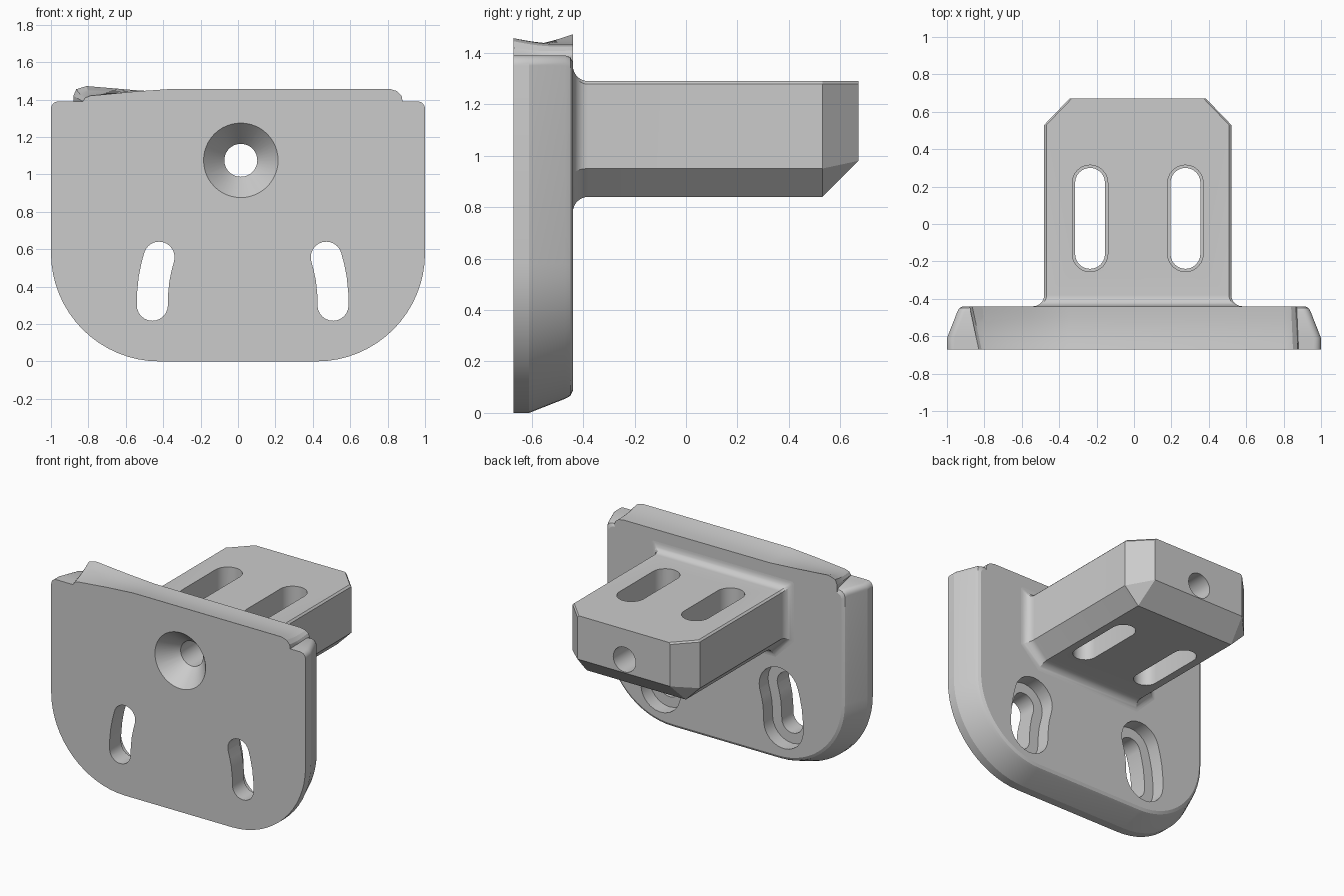
import bpy, bmesh, math
from mathutils import Vector

old = bpy.data.objects.get("Cube")
if old:
    bpy.data.objects.remove(old, do_unlink=True)

grey = bpy.data.materials.new("plain grey")
grey.use_nodes = True
grey.diffuse_color = (0.6, 0.6, 0.6, 1)
grey.node_tree.nodes["Principled BSDF"].inputs["Base Color"].default_value = (0.6, 0.6, 0.6, 1)

FRONT, BACK = -0.67, -0.44
MID = 0.02


def loft(name, rings):
    """Skin a list of equal-length closed rings and cap both ends."""
    bm = bmesh.new()
    loops = [[bm.verts.new(p) for p in ring] for ring in rings]
    for a, b in zip(loops, loops[1:]):
        for i in range(len(a)):
            j = (i + 1) % len(a)
            bm.faces.new((a[i], a[j], b[j], b[i]))
    bm.faces.new(loops[0])
    bm.faces.new(loops[-1])
    bmesh.ops.remove_doubles(bm, verts=bm.verts, dist=0.0005)
    bmesh.ops.recalc_face_normals(bm, faces=bm.faces)
    mesh = bpy.data.meshes.new(name)
    bm.to_mesh(mesh)
    bm.free()
    mesh.materials.append(grey)
    obj = bpy.data.objects.new(name, mesh)
    bpy.context.collection.objects.link(obj)
    return obj


def arc(cx, cz, r, start, end, n=16):
    return [(cx + r * math.cos(math.radians(start + (end - start) * i / n)),
             cz + r * math.sin(math.radians(start + (end - start) * i / n)))
            for i in range(n + 1)]


def at_y(points, y):
    return [(x, y, z) for x, z in points]


def at_z(points, z):
    return [(x, y, z) for x, y in points]


def slot(path, r, n=12):
    """Round-ended outline that follows a path of points."""
    pts = [Vector(p) for p in path]
    first, last = pts[1] - pts[0], pts[-1] - pts[-2]
    a = math.degrees(math.atan2(first.y, first.x))
    b = math.degrees(math.atan2(last.y, last.x))
    right, left = [], []
    for i in range(1, len(pts) - 1):
        d = (pts[i + 1] - pts[i - 1]).normalized()
        side = Vector((d.y, -d.x)) * r
        right.append(tuple(pts[i] + side))
        left.append(tuple(pts[i] - side))
    return (arc(*pts[0], r, a + 90, a + 270, n) + right
            + arc(*pts[-1], r, b - 90, b + 90, n) + left[::-1])


def cut(obj, cutters):
    """Subtract the cutters and keep the finished mesh."""
    for c in cutters:
        mod = obj.modifiers.new("cut", 'BOOLEAN')
        mod.operation, mod.solver, mod.object = 'DIFFERENCE', 'EXACT', c
    bpy.context.view_layer.update()
    graph = bpy.context.evaluated_depsgraph_get()
    mesh = bpy.data.meshes.new_from_object(obj.evaluated_get(graph))
    obj.modifiers.clear()
    obj.data = mesh


# Mounting plate: rounded lower corners, tapered toward the back
def plate_outline(d, top):
    r = 0.58 - d
    w = 1 - d
    return (arc(-0.42, 0.58, r, 180, 270) + arc(0.42, 0.58, r, 270, 360)
            + arc(w - 0.04, top - 0.04, 0.04, 0, 90, 6)
            + arc(-w + 0.04, top - 0.04, 0.04, 90, 180, 6))


plate = loft("mounting_plate", [at_y(plate_outline(d, top), y) for y, d, top in (
    (FRONT, 0, 1.39), (-0.61, 0, 1.39), (-0.47, 0.055, 1.39),
    (-0.45, 0.066, 1.383), (BACK, 0.085, 1.365))])

# Warped lip along the top of the plate
lip_front = [(-0.83, 1.36), (-0.83, 1.39), (-0.815, 1.41), (-0.79, 1.42), (-0.55, 1.443),
             (-0.35, 1.457), (0.81, 1.457), (0.85, 1.445), (0.875, 1.42), (0.88, 1.39), (0.88, 1.36)]
lip_back = [(-0.88, 1.36), (-0.88, 1.42), (-0.865, 1.455), (-0.81, 1.472), (-0.55, 1.45),
            (-0.35, 1.437), (0.80, 1.433), (0.84, 1.425), (0.86, 1.41), (0.87, 1.39), (0.87, 1.36)]


def lip_ring(t):
    sag = 0.008 * math.sin(math.pi * t)
    return [(a[0] + (b[0] - a[0]) * t,
             FRONT + (BACK - FRONT) * t,
             a[1] + (b[1] - a[1]) * t - (sag if a[1] > 1.4 else 0))
            for a, b in zip(lip_front, lip_back)]


lip = loft("top_lip", [lip_ring(i / 8) for i in range(9)])


# Arm: chamfered block, flared into the plate by a fillet
def arm_section(d):
    w, k = 0.5 + d, 0.414 * d
    half = [(w - 0.012, 1.29 + d), (w, 1.278 + d), (w, 0.95 - k), (w - 0.11 - d + k, 0.84 - d)]
    return ([(MID + x, z) for x, z in half]
            + [(MID - x, z) for x, z in reversed(half)])


def arm_end(y, w, top):
    half = [(w - 0.012, top), (w, top - 0.012), (w, 0.98), (w, 0.98)]
    return at_y([(MID + x, z) for x, z in half]
                + [(MID - x, z) for x, z in reversed(half)], y)


FILLET = 0.06
rings = [at_y(arm_section(FILLET), BACK - 0.02)]
for i in range(9):
    a = math.radians(90 * i / 8)
    rings.append(at_y(arm_section(FILLET * (1 - math.sin(a))), BACK + FILLET * (1 - math.cos(a))))
rings.append(at_y(arm_section(0), 0.53))
rings.append(arm_end(0.67, 0.365, 1.29))
arm = loft("support_arm", rings)

# Countersunk bolt hole running through plate and arm
bolt = loft("bolt_cutter", [at_y(arc(0.015, 1.075, r, 0, 352.5, 47), y) for y, r in (
    (-0.70, 0.225), (-0.54, 0.088), (0.9, 0.088))])

# Curved plate slots with a wide pocket on the back
plate_cutters = [bolt]
for s in (-1, 1):
    path = [(0.025 + s * x, z) for x, z in (
        (0.483, 0.30), (0.482, 0.36), (0.474, 0.44), (0.462, 0.50), (0.447, 0.557))]
    plate_cutters.append(loft("slot_cutter", [at_y(slot(path, 0.083), y) for y in (-0.8, -0.3)]))
    plate_cutters.append(loft("pocket_cutter", [at_y(slot(path, 0.155), y) for y in (-0.54, -0.3)]))

# Straight arm slots, slightly wider in the upper half
arm_cutters = [bolt]
for x in (-0.235, 0.275):
    path = [(x, -0.16), (x, 0.22)]
    arm_cutters.append(loft("arm_slot_cutter", [at_z(slot(path, 0.08), z) for z in (0.7, 1.5)]))
    arm_cutters.append(loft("arm_step_cutter", [at_z(slot(path, 0.095), z) for z in (1.12, 1.5)]))

cut(plate, plate_cutters)
cut(arm, arm_cutters)
for c in set(plate_cutters + arm_cutters):
    bpy.data.objects.remove(c, do_unlink=True)

# Smooth rounded areas, keep the edges crisp
bpy.ops.object.select_all(action='DESELECT')
for obj in (plate, lip, arm):
    obj.select_set(True)
bpy.context.view_layer.objects.active = plate
bpy.ops.object.shade_smooth_by_angle(angle=math.radians(20))
